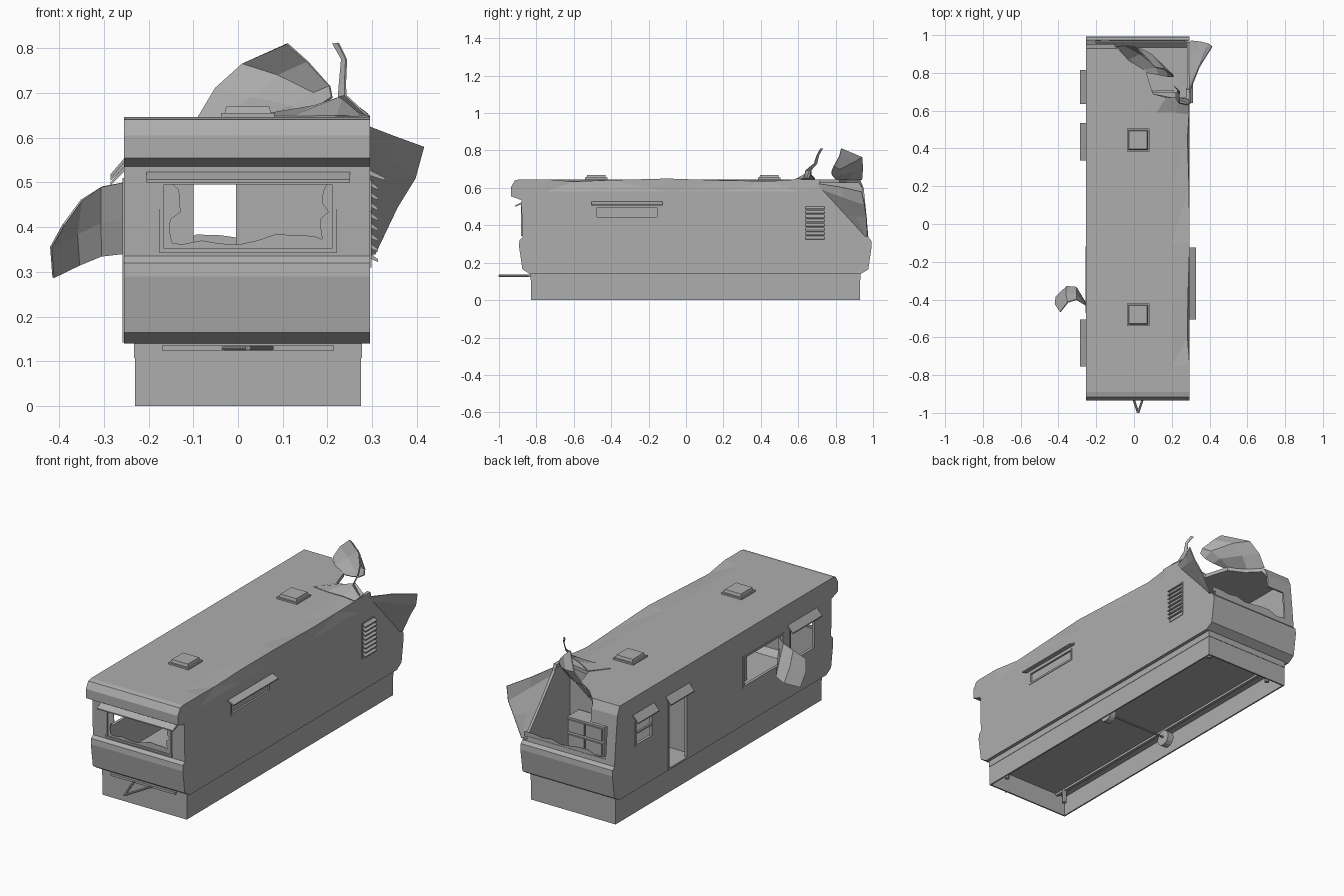
import bpy, bmesh, random
from mathutils import Vector

random.seed(4)
if "Cube" in bpy.data.objects:
    bpy.data.objects.remove(bpy.data.objects["Cube"], do_unlink=True)

grey = bpy.data.materials.new("weathered grey")
grey.use_nodes = True
COLOUR = (0.42, 0.42, 0.42, 1)
grey.diffuse_color = COLOUR
grey.node_tree.nodes["Principled BSDF"].inputs["Base Color"].default_value = COLOUR


def make(name, verts, faces, thick=0):
    bm = bmesh.new()
    vs = [bm.verts.new(v) for v in verts]
    for f in faces:
        bm.faces.new([vs[i] for i in f])
    bmesh.ops.recalc_face_normals(bm, faces=bm.faces)
    me = bpy.data.meshes.new(name)
    bm.to_mesh(me)
    bm.free()
    me.materials.append(grey)
    ob = bpy.data.objects.new(name, me)
    bpy.context.collection.objects.link(ob)
    if thick:
        mod = ob.modifiers.new("Thickness", "SOLIDIFY")
        mod.thickness = thick
        mod.offset = 0
    return ob


def prism(name, pts, axis, a, b):
    """Extrude a 2D outline along one axis from a to b."""
    place = {"x": lambda p, t: (t, p[0], p[1]),
             "y": lambda p, t: (p[0], t, p[1]),
             "z": lambda p, t: (p[0], p[1], t)}[axis]
    n = len(pts)
    verts = [place(p, t) for t in (a, b) for p in pts]
    faces = [list(range(n)), list(range(n, 2 * n))]
    faces += [(i, (i + 1) % n, n + (i + 1) % n, n + i) for i in range(n)]
    return make(name, verts, faces)


def box(name, x0, x1, y0, y1, z0, z1):
    return prism(name, [(x0, y0), (x1, y0), (x1, y1), (x0, y1)], "z", z0, z1)


def sheet(name, rows, thick=0.005):
    """Bent sheet through rows of points."""
    n = len(rows[0])
    faces = [(r * n + i, r * n + i + 1, r * n + n + i + 1, r * n + n + i)
             for r in range(len(rows) - 1) for i in range(n - 1)]
    return make(name, [p for row in rows for p in row], faces, thick)


def rod(name, p, q, r, sides=8):
    bm = bmesh.new()
    d = Vector(q) - Vector(p)
    bmesh.ops.create_cone(bm, cap_ends=True, segments=sides, radius1=r, radius2=r, depth=d.length)
    me = bpy.data.meshes.new(name)
    bm.to_mesh(me)
    bm.free()
    me.materials.append(grey)
    ob = bpy.data.objects.new(name, me)
    ob.location = (Vector(p) + Vector(q)) / 2
    ob.rotation_euler = d.to_track_quat("Z", "Y").to_euler()
    bpy.context.collection.objects.link(ob)


# Each wall: face position, outward sign, outward axis
WALLS = {"front": (-0.878, -1, "y"), "left": (0.295, 1, "x"), "right": (-0.255, -1, "x")}


def on_wall(name, wall, a, b, z0, z1, d0, d1):
    f, s, axis = WALLS[wall]
    lo, hi = sorted((f + s * d0, f + s * d1))
    return box(name, lo, hi, a, b, z0, z1) if axis == "x" else box(name, a, b, lo, hi, z0, z1)


def awning(name, wall, a, b, top, low, out):
    f, s, axis = WALLS[wall]
    pts = [(f, top), (f + s * out, low), (f + s * out, low - 0.006), (f, top - 0.012)]
    prism(name, pts, "y" if axis == "x" else "x", a, b)


def frame(name, wall, a, b, z0, z1, w=0.01):
    for part, r in (("low", (a, b, z0, z0 + w)), ("top", (a, b, z1 - w, z1)),
                    ("near", (a, a + w, z0, z1)), ("far", (b - w, b, z0, z1))):
        on_wall(f"{name}_{part}", wall, *r, -0.012, 0.003)


# Body shell outline, with a few dents along the roof edge
outer = [(-0.835, .14), (-0.875, .165), (-0.893, .29), (-0.89, .32), (-0.875, .335),
         (-0.88, .535), (-0.935, .555), (-0.935, .605), (-0.915, .64), (-0.89, .646),
         (0.93, .646), (0.95, .6), (0.965, .45), (0.975, .335), (0.99, .32),
         (0.993, .29), (0.975, .165), (0.935, .14)]
inner = [(-0.835, .15), (-0.865, .18), (-0.865, .545), (-0.92, .57), (-0.92, .6), (-0.9, .626),
         (0.925, .626), (0.94, .6), (0.955, .45), (0.965, .33), (0.965, .18), (0.935, .15)]
body = prism("body_shell", outer, "x", -0.255, 0.295)
dents = {-0.75: (0, 0), -0.6: (-.012, -.012), -0.4: (-.01, -.004), -0.1: (0, .004),
         0.2: (-.004, -.006), 0.45: (-.012, -.01), 0.6: (-.003, 0)}
bm = bmesh.new()
bm.from_mesh(body.data)
cuts = [((0, y, 0), (0, 1, 0)) for y in dents] + [((0, 0, .58), (0, 0, 1)), ((.2, 0, 0), (1, 0, 0))]
for co, no in cuts:
    bmesh.ops.bisect_plane(bm, geom=bm.verts[:] + bm.edges[:] + bm.faces[:], plane_co=co, plane_no=no)
for v in bm.verts:
    for y, (dx, dz) in dents.items():
        if v.co.x > 0.29 and v.co.z > 0.64 and abs(v.co.y - y) < 0.001:
            v.co.x += dx
            v.co.z += dz
bmesh.ops.triangulate(bm, faces=bm.faces)
bm.to_mesh(body.data)
bm.free()

# Hollow inside, openings and the torn back corner
roof_hole = [(-0.1, 1.1), (-0.1, .94), (-0.02, .86), (0.06, .82), (0.1, .69), (0.2, .67),
             (0.275, .67), (0.275, 1.1)]
wall_tear = [(0.7, .7), (0.72, .61), (0.86, .45), (0.96, .34), (1.1, .34), (1.1, .7)]
cutters = [
    prism("cut_inside", inner, "x", -0.245, 0.28),
    prism("cut_roof", roof_hole, "z", 0.36, 0.8),
    prism("cut_wall", wall_tear, "x", 0.27, 0.35),
    box("cut_back", -0.2, -0.05, 0.9, 1.1, 0.36, 0.53),
    on_wall("cut_front", "front", -0.165, 0.21, 0.352, 0.5, -0.05, 0.05),
    on_wall("cut_long", "left", -0.475, -0.155, 0.445, 0.5, -0.05, 0.05),
    on_wall("cut_small", "right", 0.66, 0.79, 0.385, 0.5, -0.05, 0.05),
    on_wall("cut_door", "right", 0.36, 0.51, 0.152, 0.5, -0.05, 0.05),
    on_wall("cut_wide", "right", -0.46, -0.13, 0.35, 0.5, -0.05, 0.05),
    on_wall("cut_fore", "right", -0.73, -0.53, 0.33, 0.5, -0.05, 0.05)]
for c in cutters:
    c.hide_render = True
    mod = body.modifiers.new(c.name, "BOOLEAN")
    mod.operation, mod.solver, mod.object = "DIFFERENCE", "EXACT", c
graph = bpy.context.evaluated_depsgraph_get()
cut_mesh = bpy.data.meshes.new_from_object(body.evaluated_get(graph))
body.modifiers.clear()
body.data = cut_mesh
for c in cutters:
    bpy.data.objects.remove(c, do_unlink=True)

# Skirt, floor and running gear
for nm, r in (("left", (0.267, 0.275, -0.83, 0.93)), ("right", (-0.23, -0.222, -0.83, 0.93)),
              ("front", (-0.23, 0.275, -0.83, -0.822)), ("back", (-0.23, 0.275, 0.922, 0.93))):
    box("skirt_" + nm, *r, 0, 0.107)
box("floor_frame", -0.232, 0.277, -0.832, 0.932, 0.107, 0.142)
for s, x in ((-1, -0.17), (1, 0.215)):
    box("chassis_rail", x - 0.008, x + 0.008, -0.82, 0.92, 0.095, 0.107)
    rod("wheel", (x - 0.018, 0.05, 0.05), (x + 0.018, 0.05, 0.05), 0.042, 14)
    for y in (-0.76, 0.86):
        rod("jack_leg", (x, y, 0.03), (x, y, 0.107), 0.012)
    rod("hitch_arm", (0.022, -1, 0.13), (0.022 + s * 0.06, -0.82, 0.13), 0.006)
rod("axle", (-0.17, 0.05, 0.055), (0.215, 0.05, 0.055), 0.005)
box("hitch_bar", -0.17, 0.215, -0.845, -0.83, 0.124, 0.136)

# Windows, door and awnings
frame("front_window", "front", -0.175, 0.22, 0.342, 0.505)
awning("front_awning", "front", -0.205, 0.25, 0.524, 0.506, 0.035)
frame("left_window", "left", -0.485, -0.145, 0.435, 0.505)
on_wall("left_window_pane", "left", -0.475, -0.155, 0.445, 0.5, -0.011, -0.007)
awning("left_awning", "left", -0.505, -0.125, 0.527, 0.51, 0.034)
for nm, a, b, z, top in (("small_window", 0.65, 0.8, 0.375, 0.553), ("door", 0.35, 0.52, 0.142, 0.545),
                         ("fore_window", -0.74, -0.52, 0.32, 0.535)):
    frame(nm, "right", a, b, z, 0.51)
    awning(nm + "_awning", "right", a - 0.015, b + 0.015, top, top - 0.035, 0.03)
frame("wide_window", "right", -0.47, -0.12, 0.34, 0.51)
on_wall("small_window_sash", "right", 0.66, 0.79, 0.44, 0.45, -0.008, 0.002)

# Louvred vent
frame("louvre_frame", "left", 0.635, 0.745, 0.31, 0.505, 0.006)
for i in range(8):
    z = 0.33 + i * 0.023
    awning("louvre_slat", "left", 0.64, 0.74, z + 0.012, z - 0.002, 0.018)


# Broken glass
def shards(name, start, end, inward, depth, y):
    p, q, n = Vector(start), Vector(end), Vector(inward)
    pts = [p.lerp(q, i / 9) + n * (random.uniform(0.2, 1) * depth) for i in range(10)]
    prism(name, [(v.x, v.y) for v in (p, *pts, q)], "y", y, y + 0.003)


shards("glass_low", (-0.165, .352), (0.21, .352), (0, 1), 0.035, -0.874)
shards("glass_side", (-0.165, .352), (-0.165, .5), (1, 0), 0.04, -0.874)
shards("glass_side", (0.21, .352), (0.21, .5), (-1, 0), 0.03, -0.874)
shards("glass_back", (-0.2, .355), (0.285, .355), (0, 1), 0.03, 0.968)

# Roof hatches
for y in (-0.48, 0.445):
    box("hatch_base", -0.038, 0.082, y - 0.06, y + 0.06, 0.64, 0.655)
    lid = box("hatch_lid", -0.03, 0.074, y - 0.052, y + 0.052, 0.655, 0.67)
    for v in lid.data.vertices:
        if v.co.z > 0.66:
            v.co.x += 0.004 if v.co.x < 0.02 else -0.004
            v.co.y += 0.004 if v.co.y < y else -0.004

# Inner walls with a doorway, and furniture
for y in (0.3, 0.58):
    box("inner_wall", -0.245, -0.1, y, y + 0.01, 0.15, 0.626)
    box("inner_wall", -0.005, 0.28, y, y + 0.01, 0.15, 0.626)
    box("inner_wall_lintel", -0.1, -0.005, y, y + 0.01, 0.53, 0.626)
box("counter", 0.02, 0.28, -0.55, 0.2, 0.15, 0.35)
box("cabinet", 0.0, 0.22, 0.6, 0.7, 0.15, 0.375)
for x in (0.01, 0.115):
    for z in (0.22, 0.3):
        box("drawer", x, x + 0.095, 0.7, 0.708, z, z + 0.065)

# Peeled roof and torn wall panels
sheet("roof_peel", [
    [(-0.09, .94, .643), (-0.05, .945, .71), (0.01, .94, .765), (0.11, .83, .81)],
    [(-0.03, .87, .645), (0.03, .9, .69), (0.09, .9, .74), (0.155, .82, .77)],
    [(0.05, .82, .647), (0.12, .83, .67), (0.17, .82, .70), (0.205, .79, .715)],
    [(0.07, .80, .647), (0.13, .79, .655), (0.18, .78, .67), (0.21, .78, .69)]])
sheet("roof_crumple", [
    [(0.03, .6, .646), (0.12, .59, .646), (0.22, .59, .647), (0.292, .58, .646)],
    [(0.1, .69, .648), (0.17, .67, .67), (0.235, .67, .692), (0.29, .66, .652)]])
sheet("roof_strip", [
    [(0.212, .73, .81), (0.232, .71, .775), (0.228, .7, .73), (0.225, .665, .69), (0.27, .65, .65)],
    [(0.224, .72, .812), (0.242, .7, .775), (0.24, .685, .73), (0.24, .64, .695), (0.288, .63, .65)]])
sheet("torn_left_wall", [
    [(0.293, .7, .625), (0.293, .73, .59), (0.293, .86, .45), (0.293, .96, .34)],
    [(0.345, .83, .605), (0.345, .84, .55), (0.325, .91, .45), (0.3, .965, .34)],
    [(0.414, .94, .58), (0.395, .955, .51), (0.355, .965, .445), (0.305, .97, .34)]])
sheet("torn_right_panel", [
    [(-0.255, -.43, .5), (-0.305, -.4, .49), (-0.35, -.415, .46), (-0.39, -.465, .405)],
    [(-0.255, -.425, .42), (-0.305, -.365, .41), (-0.36, -.37, .385), (-0.418, -.425, .355)],
    [(-0.255, -.42, .34), (-0.305, -.335, .335), (-0.355, -.33, .315), (-0.413, -.385, .287)]])
